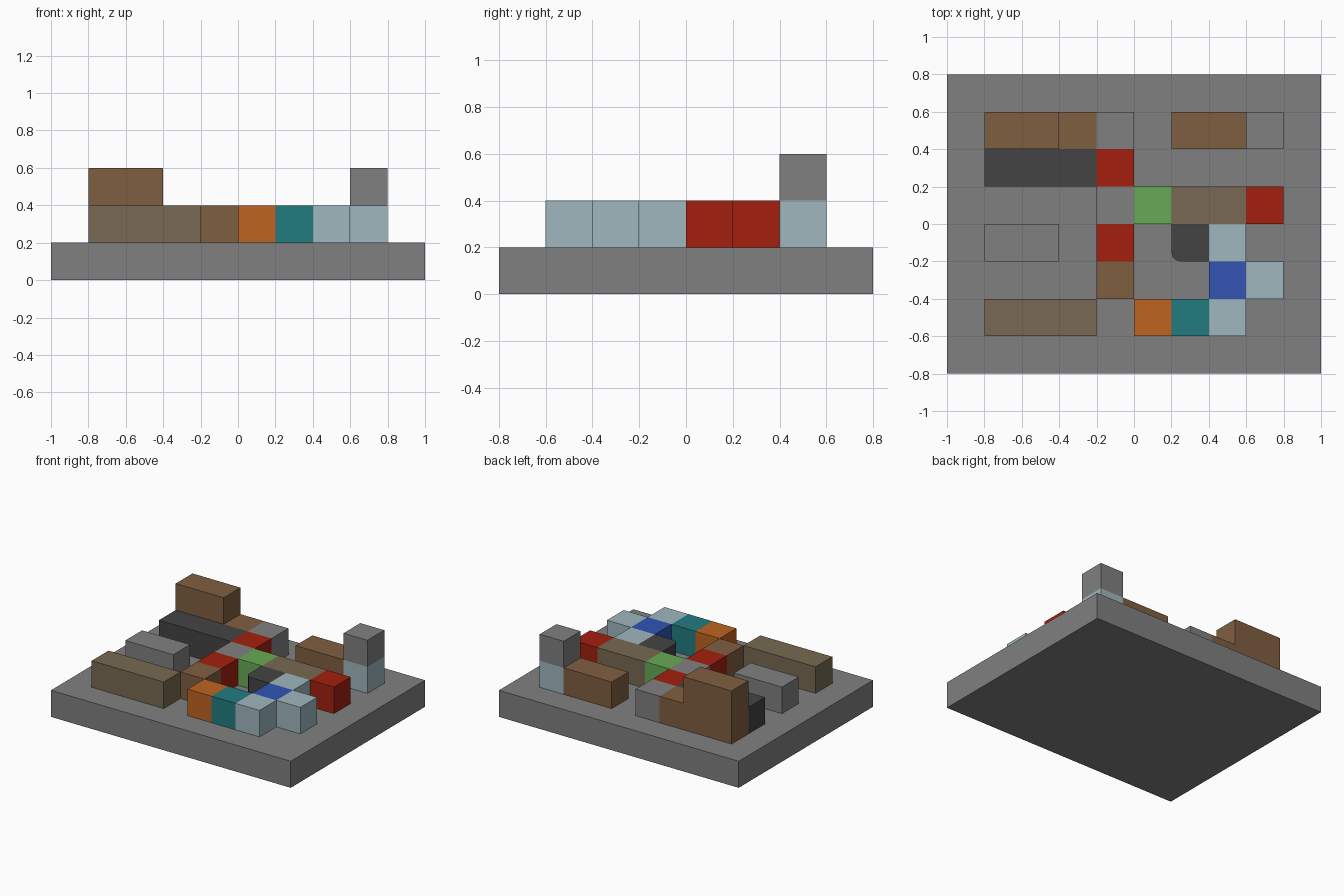
import bpy
import bmesh

cube = bpy.data.objects.get("Cube")
if cube:
    bpy.data.objects.remove(cube, do_unlink=True)


def material(name, rgb):
    """Flat material from 0-255 display values."""
    lin = [((c / 255 + 0.055) / 1.055) ** 2.4 for c in rgb]
    mat = bpy.data.materials.new(name)
    mat.use_nodes = True
    mat.diffuse_color = (*lin, 1)
    bsdf = mat.node_tree.nodes["Principled BSDF"]
    bsdf.inputs["Base Color"].default_value = (*lin, 1)
    bsdf.inputs["Roughness"].default_value = 0.9
    return mat


GREY = material("stone grey", (128, 128, 128))
DARK = material("dark grey", (68, 68, 68))
BROWN = material("brown", (128, 95, 65))
TAN = material("tan", (120, 105, 82))
RED = material("red", (163, 32, 15))
GREEN = material("green", (104, 170, 86))
ORANGE = material("orange", (190, 100, 32))
TEAL = material("teal", (33, 124, 128))
PALE = material("pale blue", (159, 183, 190))
BLUE = material("blue", (50, 85, 180))

CELL = 0.2


def block(name, mat, x, y, z=1, w=1, d=1, h=1, round_corner=0):
    """Box placed by its lowest corner and size, all counted in cells."""
    bm = bmesh.new()
    bmesh.ops.create_cube(bm, size=1)
    for v in bm.verts:
        v.co.x = (x + (v.co.x + 0.5) * w) * CELL
        v.co.y = (y + (v.co.y + 0.5) * d) * CELL
        v.co.z = (z + (v.co.z + 0.5) * h) * CELL
    if round_corner:
        # Soften the upright edge at the front right corner
        edge = [e for e in bm.edges if all(
            abs(v.co.x - x * CELL) < 1e-4 and abs(v.co.y - y * CELL) < 1e-4
            for v in e.verts)]
        bmesh.ops.bevel(bm, geom=edge, offset=round_corner, segments=3,
                        profile=0.5, affect='EDGES')
    mesh = bpy.data.meshes.new(name)
    bm.to_mesh(mesh)
    bm.free()
    mesh.materials.append(mat)
    obj = bpy.data.objects.new(name, mesh)
    bpy.context.collection.objects.link(obj)
    return obj


# Ground slab
block("base_slab", GREY, -5, -4, z=0, w=10, d=8)

# Back row: walls and tower
block("tall_brown_wall", BROWN, -4, 2, w=2, h=2)
block("low_brown_wall", BROWN, -2, 2)
block("back_grey_block", GREY, -1, 2)
block("back_brown_beam", BROWN, 1, 2, w=2)
block("tower_foot", PALE, 3, 2)
block("tower_top", GREY, 3, 2, z=2)

# Long bars on the right side
block("dark_bar", DARK, -4, 1, w=3)
block("grey_bar", GREY, -4, -1, w=2)
block("front_tan_bar", TAN, -4, -3, w=3)

# Central column
block("back_red_block", RED, -1, 1)
block("middle_grey_block", GREY, -1, 0)
block("front_red_block", RED, -1, -1)
block("brown_block", BROWN, -1, -2)

# Middle row
block("green_block", GREEN, 0, 0)
block("middle_tan_bar", TAN, 1, 0, w=2)
block("left_red_block", RED, 3, 0)

# Front left cluster
block("dark_rounded_block", DARK, 1, -1, round_corner=0.05)
block("blue_block", BLUE, 2, -2)
block("orange_block", ORANGE, 0, -3)
block("teal_block", TEAL, 1, -3)
for name, x, y in (("back", 2, -1), ("side", 3, -2), ("front", 2, -3)):
    block(name + "_pale_block", PALE, x, y)
